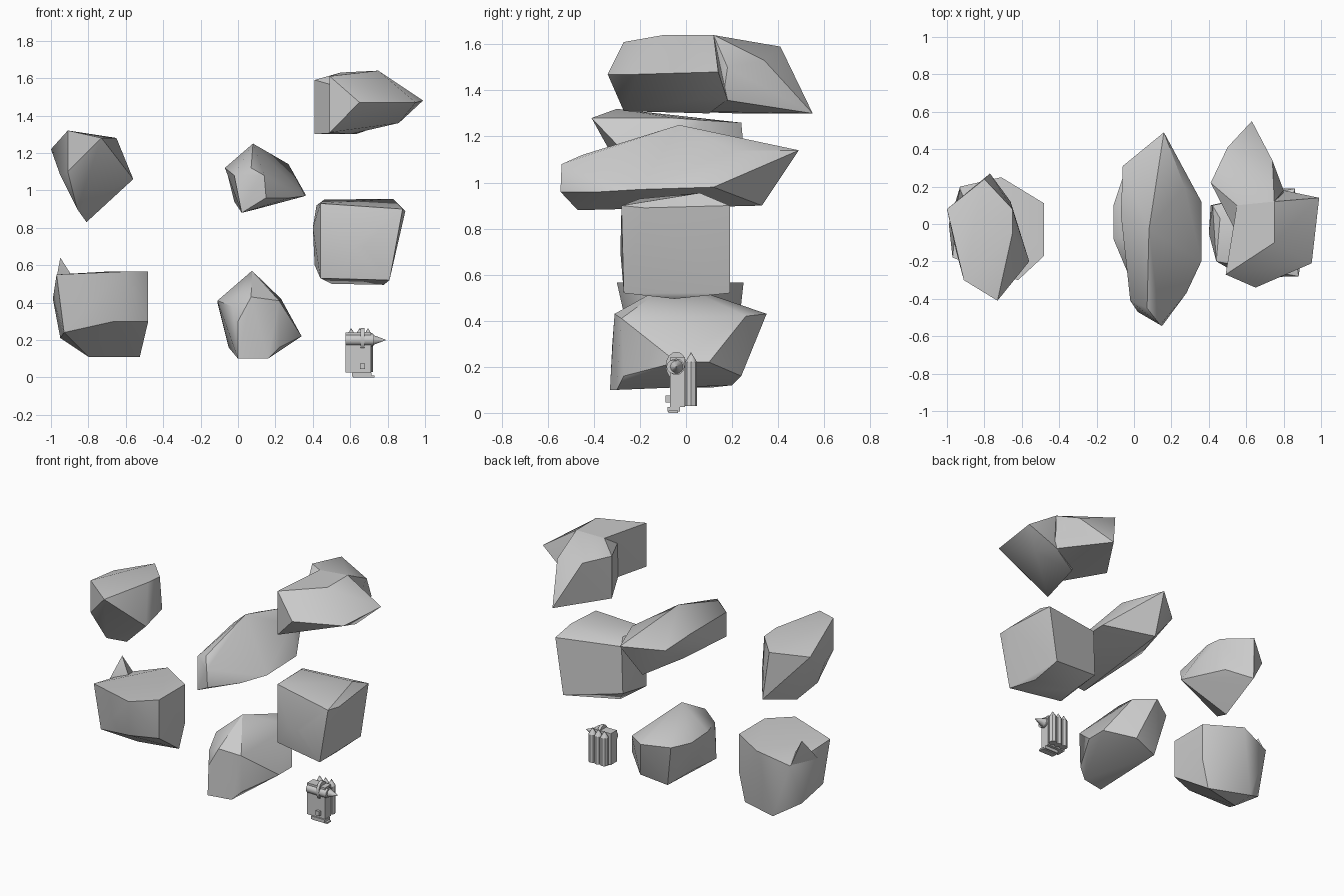
import bpy, bmesh, math
from mathutils import Matrix, Vector


def finish(name, bm, smooth=None):
    bmesh.ops.recalc_face_normals(bm, faces=bm.faces)
    me = bpy.data.meshes.new(name)
    bm.to_mesh(me)
    bm.free()
    ob = bpy.data.objects.new(name, me)
    bpy.context.collection.objects.link(ob)
    if smooth:
        bpy.ops.object.select_all(action='DESELECT')
        ob.select_set(True)
        bpy.context.view_layer.objects.active = ob
        bpy.ops.object.shade_smooth_by_angle(angle=math.radians(smooth))
    return ob


def rock(name, *chunks):
    """Faceted boulder: each chunk is the hull of its corner points."""
    bm = bmesh.new()
    for pts in chunks:
        vs = [bm.verts.new(p) for p in pts]
        res = bmesh.ops.convex_hull(bm, input=vs)
        inner = [g for g in res['geom_interior'] if isinstance(g, bmesh.types.BMVert)]
        bmesh.ops.delete(bm, geom=inner, context='VERTS')
    bmesh.ops.dissolve_limit(bm, angle_limit=math.radians(4), verts=bm.verts, edges=bm.edges)
    return finish(name, bm, 35)


def box(name, lo, hi):
    lo, hi = Vector(lo), Vector(hi)
    bm = bmesh.new()
    bmesh.ops.create_cube(bm, size=1)
    bmesh.ops.scale(bm, vec=hi - lo, verts=bm.verts)
    bmesh.ops.translate(bm, vec=(lo + hi) / 2, verts=bm.verts)
    return finish(name, bm)


def cone(name, r1, r2, depth, centre, axis='Z', sides=10, stretch=1):
    bm = bmesh.new()
    bmesh.ops.create_cone(bm, cap_ends=True, segments=sides, radius1=r1, radius2=r2, depth=depth)
    if axis == 'X':
        bmesh.ops.rotate(bm, matrix=Matrix.Rotation(math.pi / 2, 3, 'Y'), verts=bm.verts)
    bmesh.ops.scale(bm, vec=(1, 1, stretch), verts=bm.verts)
    bmesh.ops.translate(bm, vec=centre, verts=bm.verts)
    return finish(name, bm, 40)


# Left column of boulders
rock('upper_left_rock',
     [(-.91, -.3, 1.32), (-.73, -.41, 1.28), (-.65, -.05, 1.28), (-.65, .08, 1.27),
      (-.8, .24, 1.26), (-1, .08, 1.22), (-.77, .27, .94), (-.81, -.05, .83),
      (-.56, -.2, 1.06), (-.95, -.15, 1.08), (-.91, -.3, 1.1), (-.86, -.2, .9),
      (-.66, .12, 1.03)])
rock('lower_left_rock',
     [(-.93, .2, .5), (-.71, .25, .565), (-.48, .11, .565), (-.48, -.17, .565),
      (-.62, -.3, .565), (-.97, -.18, .55), (-.99, 0, .42), (-.48, .11, .3),
      (-.48, -.17, .3), (-.66, -.24, .3), (-.93, -.16, .24), (-.525, .11, .11),
      (-.8, .05, .11), (-.8, .2, .12), (-.95, .1, .21)],
     [(-.95, .1, .64), (-.98, -.03, .48), (-.88, .07, .53), (-.93, .19, .5), (-.9, .05, .4)])

# Centre column of boulders
rock('upper_centre_rock',
     [(.14, -.54, 1.08), (.15, -.545, .96), (.02, -.47, .88), (-.02, -.41, 1.08),
      (.07, -.45, 1.12), (.08, -.03, 1.25), (-.07, .05, 1.12), (-.06, .31, 1.1),
      (.16, .49, 1.14), (.27, .2, 1.14), (.36, .12, .98), (.36, -.2, .97),
      (.28, -.37, .96), (.1, .33, .9), (.16, -.1, .91), (-.02, .05, .94)])
rock('lower_centre_rock',
     [(0, -.32, .3), (0, -.33, .1), (.16, -.3, .1), (.22, -.27, .16), (.22, -.28, .41),
      (.07, -.31, .43), (-.03, -.27, .38), (.075, -.06, .57), (-.11, -.08, .41),
      (-.11, .1, .4), (-.06, .25, .41), (.34, -.04, .22), (.34, .1, .22),
      (.23, .26, .42), (.1, .35, .43), (.18, .24, .16), (0, .2, .12), (-.05, 0, .16)])

# Right column of boulders
rock('middle_right_rock',
     [(.44, -.2, .93), (.88, -.28, .9), (.81, -.27, .52), (.44, -.2, .53),
      (.58, -.28, .7), (.67, -.285, .7), (.83, .06, .955), (.46, .03, .95),
      (.895, -.18, .89), (.86, .19, .9), (.80, .19, .52), (.42, .1, .92),
      (.41, .1, .6), (.4, -.05, .8), (.78, -.05, .495), (.5, 0, .5)])
rock('upper_right_rock',
     [(.49, -.27, 1.61), (.49, -.27, 1.31), (.65, -.34, 1.47), (.95, -.21, 1.47),
      (.86, .05, 1.36), (.99, .14, 1.48), (.75, -.1, 1.64), (.55, .1, 1.63),
      (.75, .12, 1.64), (.6, .1, 1.3), (.8, .18, 1.36)],
     [(.55, .1, 1.63), (.75, .12, 1.64), (.5, .41, 1.59), (.63, .55, 1.3),
      (.41, .22, 1.59), (.41, .22, 1.3), (.74, .34, 1.53), (.8, .18, 1.5),
      (.55, -.05, 1.31), (.55, -.05, 1.55), (.8, .16, 1.36)])

# Small machine: body, feet and front hatch
box('machine_body', (.575, -.07, .025), (.71, -.005, .24))
box('machine_base', (.61, -.08, .005), (.715, -.025, .026))
box('machine_foot', (.615, -.075, 0), (.73, -.035, .01))
box('front_hatch', (.652, -.088, .045), (.679, -.069, .075))

# Pointed canisters along the back
for i, x in enumerate((.605, .65, .695)):
    cone(f'back_canister_{i}', .026, .026, .19, (x, .022, .125), sides=8)
    cone(f'canister_tip_{i}', .026, .001, .042, (x, .022, .241), sides=8)

# Nose drill, hub and band round the top
cone('machine_hub', .03, .03, .15, (.651, -.055, .2), 'X', 12)
cone('hub_band', .046, .046, .02, (.665, -.042, .204), 'X', 16, 1.33)
cone('drill_collar', .036, .036, .01, (.713, -.042, .2), 'X', 12)
cone('nose_drill', .03, .001, .072, (.754, -.042, .2), 'X', 10)
